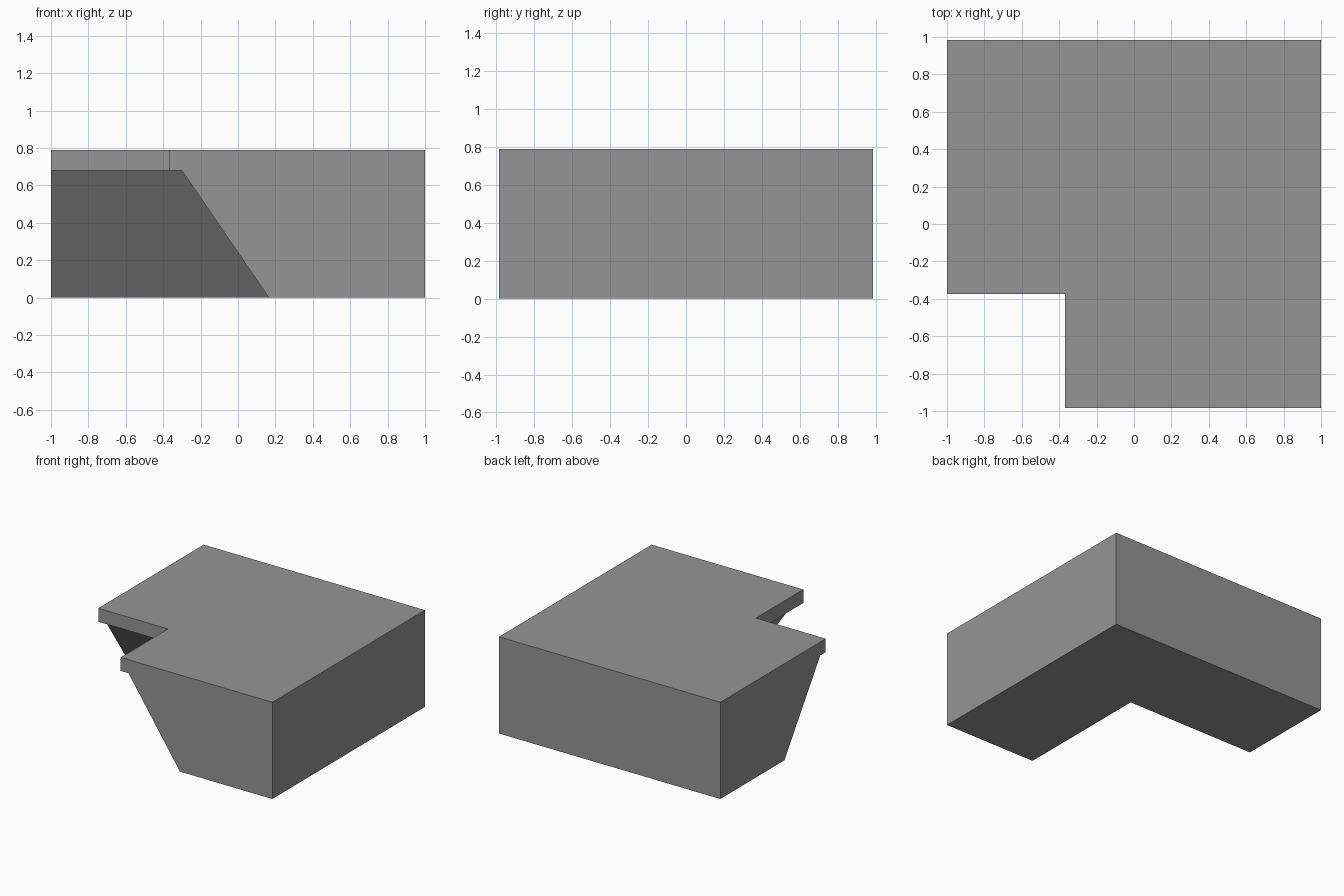
import bpy
import bmesh

cube = bpy.data.objects.get("Cube")
if cube:
    bpy.data.objects.remove(cube, do_unlink=True)

HALF_X, HALF_Y = 1.0, 0.985

# Single flat colour
grey = bpy.data.materials.new("stone_grey")
grey.use_nodes = True
colour = (0.3, 0.3, 0.3, 1)
grey.diffuse_color = colour
grey.node_tree.nodes["Principled BSDF"].inputs["Base Color"].default_value = colour

# Cross-section: (corner x, corner y, height), from the sloped foot to the overhanging lip
profile = [
    (HALF_X, HALF_Y, 0),
    (0.165, 0.158, 0),
    (-0.30, -0.305, 0.68),
    (-0.37, -0.375, 0.68),
    (-0.37, -0.375, 0.79),
    (HALF_X, HALF_Y, 0.79),
]


def corner_sweep(name, section, material):
    """Sweep a section around a mitred right-angle corner with capped ends."""
    bm = bmesh.new()
    arm_end = [bm.verts.new((-HALF_X, y, z)) for x, y, z in section]
    mitre = [bm.verts.new(p) for p in section]
    front_end = [bm.verts.new((x, -HALF_Y, z)) for x, y, z in section]
    for a, b in ((arm_end, mitre), (mitre, front_end)):
        for i in range(len(section)):
            bm.faces.new((a[i - 1], a[i], b[i], b[i - 1]))
    bm.faces.new(arm_end)
    bm.faces.new(front_end)
    bmesh.ops.recalc_face_normals(bm, faces=bm.faces)
    # Join the mitred halves into flat L-shaped top and bottom
    flat = [e for e in bm.edges if e.is_manifold and e.calc_face_angle() < 0.001]
    bmesh.ops.dissolve_edges(bm, edges=flat, use_verts=False)
    mesh = bpy.data.meshes.new(name)
    bm.to_mesh(mesh)
    bm.free()
    mesh.materials.append(material)
    obj = bpy.data.objects.new(name, mesh)
    bpy.context.collection.objects.link(obj)
    return obj


# Corner block with overhanging ledge
corner_sweep("corner_block", profile, grey)
